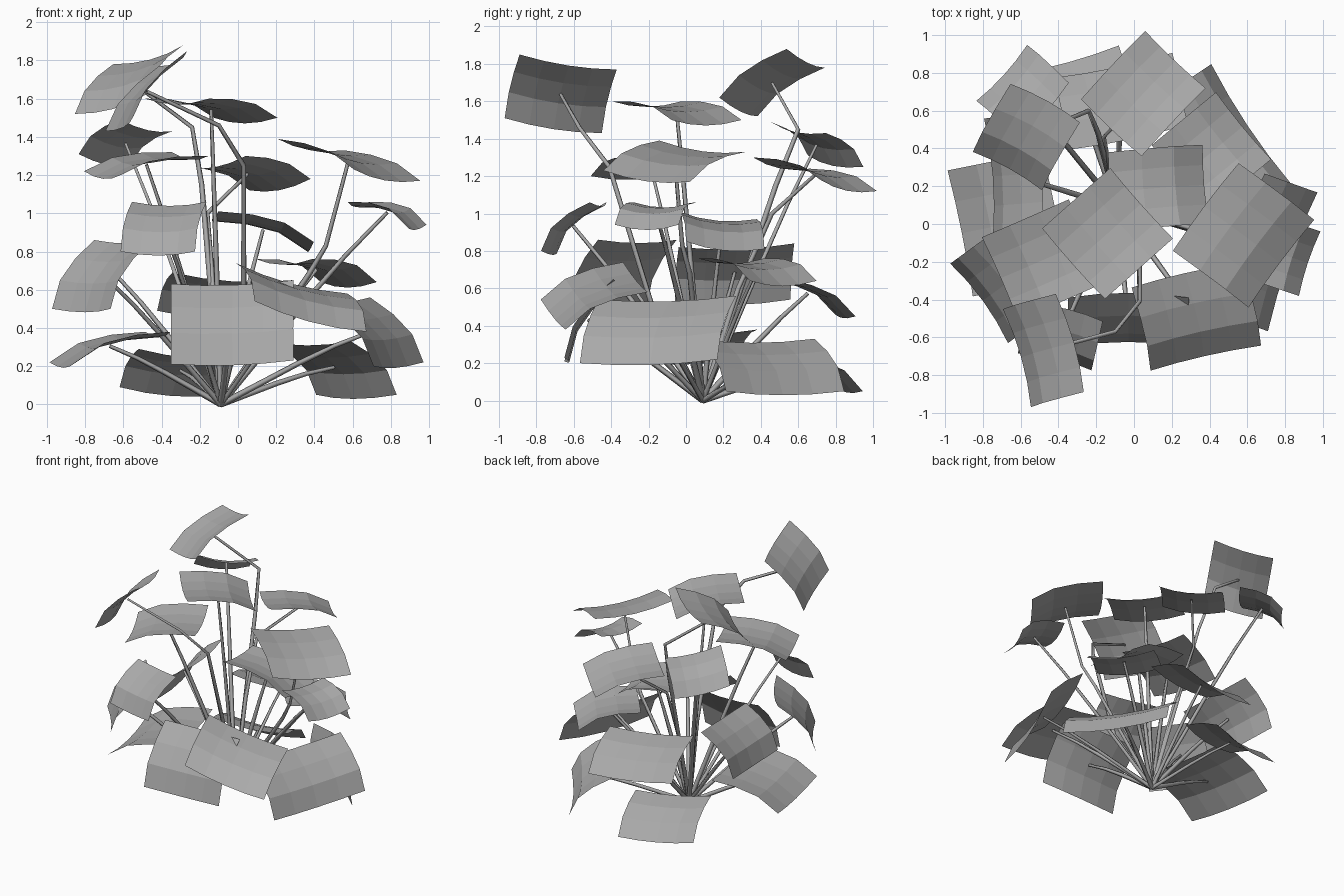
import bpy, bmesh
from mathutils import Vector

cube = bpy.data.objects.get("Cube")
if cube:
    bpy.data.objects.remove(cube, do_unlink=True)


def make_material(name, value):
    mat = bpy.data.materials.new(name)
    mat.use_nodes = True
    colour = (value, value, value, 1)
    mat.diffuse_color = colour
    mat.node_tree.nodes["Principled BSDF"].inputs["Base Color"].default_value = colour
    return mat


grey = make_material("plain grey", 0.4)
ROOT = Vector((-0.09, 0.09, 0.0))
ACROSS, ALONG = 4, 3


def vec(x, y, z):
    """Vector from hundredths of a unit."""
    return Vector((x, y, z)) / 100


def add_leaf(name, centre, out, side, arch):
    """Thin sheet, arched lengthwise and dished across; returns the stem joint."""
    normal = out.cross(side).normalized()

    def surface(u, v):
        lift = arch * (1 - u * u) * (1 + 0.35 * u) - 0.03 * (1 - v * v)
        return centre + out * u + side * v + normal * lift

    bm = bmesh.new()
    rows = []
    for i in range(ALONG + 1):
        u = 2 * i / ALONG - 1
        rows.append([bm.verts.new(surface(u, 2 * j / ACROSS - 1))
                     for j in range(ACROSS + 1)])
    for near, far in zip(rows, rows[1:]):
        for j in range(ACROSS):
            bm.faces.new((near[j], far[j], far[j + 1], near[j + 1]))
    mesh = bpy.data.meshes.new(name)
    bm.to_mesh(mesh)
    bm.free()
    mesh.materials.append(grey)
    bpy.context.collection.objects.link(bpy.data.objects.new(name, mesh))
    return surface(0, 0) - normal * 0.015


def add_stem(name, tip, knees):
    """Four-sided tapering stalk from the root to the leaf."""
    if not knees:
        run = tip - ROOT
        bow = Vector((0, 0, 0.02 * run.length))
        knees = [ROOT + run * 0.5 + bow, ROOT + run * 0.75 + bow]
    points = [ROOT, *knees, tip]
    curve = bpy.data.curves.new(name, "CURVE")
    curve.dimensions = "3D"
    curve.bevel_depth = 0.014
    curve.bevel_resolution = 0
    spline = curve.splines.new("POLY")
    spline.points.add(len(points) - 1)
    for k, (slot, p) in enumerate(zip(spline.points, points)):
        slot.co = (*p, 1)
        slot.radius = 1.2 - 0.5 * k / (len(points) - 1)
    curve.materials.append(grey)
    obj = bpy.data.objects.new(name, curve)
    bpy.context.collection.objects.link(obj)
    bpy.ops.object.select_all(action="DESELECT")
    obj.select_set(True)
    bpy.context.view_layer.objects.active = obj
    bpy.ops.object.convert(target="MESH")


# Each leaf: centre, outward half length, half width, rise of its left side
low_leaves = {
    "front": (-3, -52, 43, 0, -13, -21, 32, 1),
    "front_left": (33, -49, 56, 5, -22, -10, 30, -8),
    "left": (70, -15, 38, 14, -5, -17, 39, 1),
    "back_left": (50, 45, 19, 12, 8, -14, 38, 0),
    "back": (-30, 69, 17, -5, 18, -10, 28, 2),
    "right": (-67, 0, 30, -25, -5, -8, 34, 0),
}
middle_leaves = {
    "back": (-7, 65, 57, -4, 19, -10, 32, 2),
    "front_right": (-71, -34, 68, -11, -8, -18, 26, 0),
    "right": (-64, 26, 68, -13, -1, -15, 31, -1),
    "back_left": (41, 38, 70, 17, 14, -6, 23, 0),
    "inner": (13, 19, 91, 25, 2, -8, 21, -2),
    "left": (78, -16, 100, 15, -5, -6, 18, 0),
    "front": (-39, -60, 93, -3, -13, -13, 20, 0),
}
high_leaves = {
    "right": (-48, -19, 126, -23, -10, -5, 24, -1),
    "left": (58, -6, 128, 20, -15, -8, 29, -3),
    "back": (5, 69, 121, 17, 18, -6, 22, -3),
    "back_right": (-59, 70, 137, -11, 10, -9, 20, 3),
    "crown": (-14, -5, 155, 18, 16, -5, 25, 0),
    "top_back": (-57, 46, 170, -10, -18, -13, 21, 5),
    "top_front": (-48, -67, 164, -14, -4, -17, 27, 4),
}

# Stalks with a marked bend
bends = {
    "high_left": [(37, 2, 68), (46, -2, 83)],
    "high_back": [(-13, 28, 60), (-16, 46, 100)],
    "high_top_back": [(-19, 48, 115), (-24, 60, 145)],
    "high_top_front": [(3, -18, 50), (3, -41, 125), (-10, -57, 146)],
}

tiers = (("low", low_leaves, 0.05), ("middle", middle_leaves, 0.05),
         ("high", high_leaves, 0.04))
for tier, leaves, arch in tiers:
    for place, (x, y, z, ox, oy, oz, width, rise) in leaves.items():
        name = tier + "_" + place
        out = vec(ox, oy, oz)
        side = Vector((-oy, ox, 0)).normalized() * width / 100 + vec(0, 0, rise)
        tip = add_leaf(name + "_leaf", vec(x, y, z), out, side, arch)
        add_stem(name + "_stem", tip, [vec(*p) for p in bends.get(name, [])])
